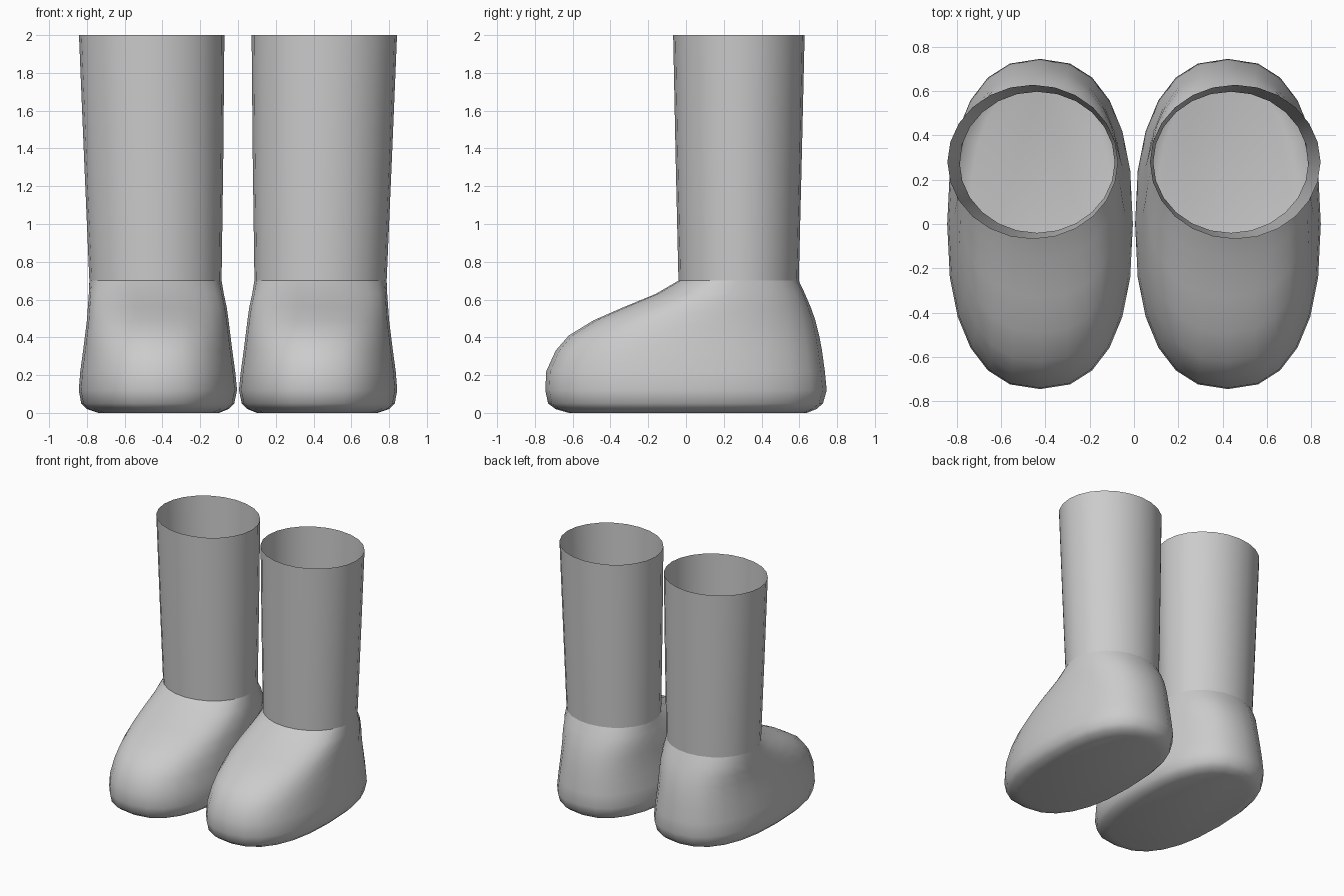
import bpy, bmesh, math

if "Cube" in bpy.data.objects:
    bpy.data.objects.remove(bpy.data.objects["Cube"])


def loft(name, rings, sides, power, close_bottom):
    """Skin stacked rings of (z, x_min, x_max, y_min, y_max), then mirror to the other side."""
    bm = bmesh.new()
    loops = []
    for (z, x0, x1, y0, y1), p in zip(rings, power):
        loop = []
        for i in range(sides):
            a = 2 * math.pi * i / sides
            c, s = math.cos(a), math.sin(a)
            x = math.copysign(abs(c) ** (2 / p), c)
            y = math.copysign(abs(s) ** (2 / p), s)
            loop.append(bm.verts.new(((x0 + x1 + (x1 - x0) * x) / 2,
                                      (y0 + y1 + (y1 - y0) * y) / 2, z)))
        loops.append(loop)
    for low, high in zip(loops, loops[1:]):
        for i in range(sides):
            j = (i + 1) % sides
            bm.faces.new((low[i], low[j], high[j], high[i]))
    if close_bottom:
        bm.faces.new(loops[0][::-1])
    mesh = bpy.data.meshes.new(name)
    bm.to_mesh(mesh)
    bm.free()
    ob = bpy.data.objects.new(name, mesh)
    bpy.context.collection.objects.link(ob)
    bpy.ops.object.select_all(action='DESELECT')
    ob.select_set(True)
    bpy.context.view_layer.objects.active = ob
    bpy.ops.object.shade_smooth_by_angle(angle=math.radians(50))
    mirror = ob.modifiers.new("mirror", 'MIRROR')
    mirror.use_mirror_merge = False
    return ob


# Rounded foot: flat sole, bulging toe, sloping instep up to the ankle
foot = [
    (0.00, 0.10, 0.74, -0.62, 0.64),
    (0.02, 0.05, 0.80, -0.69, 0.69),
    (0.05, 0.02, 0.83, -0.73, 0.725),
    (0.12, 0.005, 0.843, -0.745, 0.745),
    (0.22, 0.015, 0.835, -0.74, 0.735),
    (0.33, 0.03, 0.82, -0.69, 0.72),
    (0.41, 0.04, 0.81, -0.62, 0.705),
    (0.49, 0.05, 0.80, -0.49, 0.685),
    (0.56, 0.06, 0.795, -0.33, 0.66),
    (0.63, 0.075, 0.79, -0.16, 0.63),
    (0.70, 0.087, 0.787, -0.04, 0.597),
]
loft("boot_foot", foot, 24, [2.4] * 9 + [2.3, 2.0], True)

# Open, slightly flared leg shaft
shaft = [
    (0.70, 0.087, 0.787, -0.04, 0.597),
    (1.35, 0.078, 0.815, -0.055, 0.613),
    (2.00, 0.072, 0.842, -0.068, 0.628),
]
loft("boot_shaft", shaft, 24, [2.0] * 3, False)
